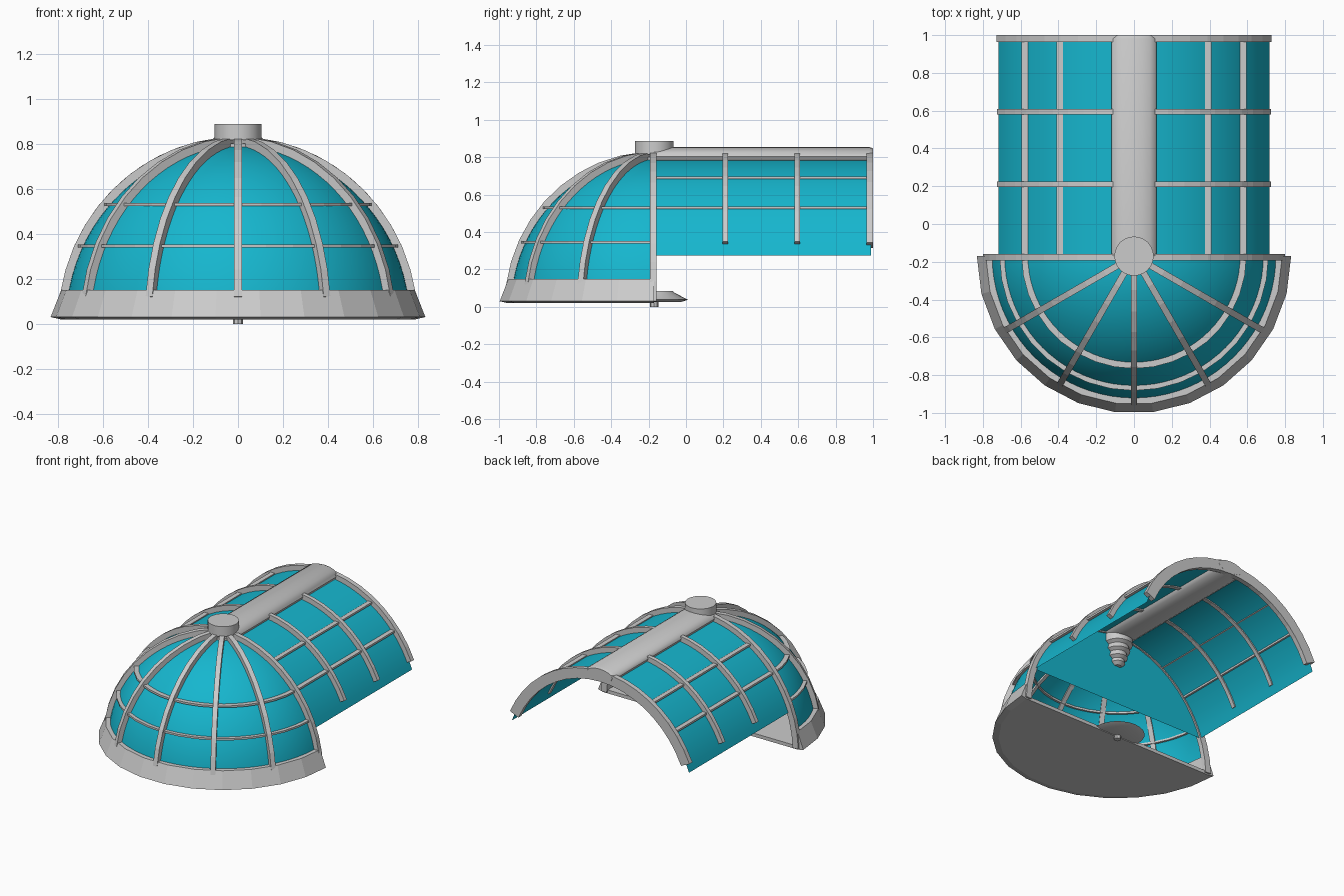
import bpy, bmesh
from math import sin, cos, asin, acos, pi, radians

if "Cube" in bpy.data.objects:
    bpy.data.objects.remove(bpy.data.objects["Cube"])

CY = -0.17                 # dome axis
A, H = 0.80, 0.83          # outer rib ellipse: half width, height
glass = bpy.data.materials.new("teal_glass")
glass.diffuse_color = (0.008, 0.47, 0.62, 1)
glass.use_nodes = True
glass.node_tree.nodes["Principled BSDF"].inputs["Base Color"].default_value = glass.diffuse_color


def finish(name, bm, mat=None, smooth=False):
    bmesh.ops.recalc_face_normals(bm, faces=bm.faces)
    me = bpy.data.meshes.new(name)
    bm.to_mesh(me)
    bm.free()
    ob = bpy.data.objects.new(name, me)
    bpy.context.collection.objects.link(ob)
    if mat:
        me.materials.append(mat)
    if smooth:
        for o in bpy.context.selected_objects:
            o.select_set(False)
        ob.select_set(True)
        bpy.context.view_layer.objects.active = ob
        bpy.ops.object.shade_smooth_by_angle(angle=radians(35))
    return ob


def loft(name, rings, closed=True, caps=True, mat=None, smooth=False):
    """Skin a list of equal-length cross-sections."""
    bm = bmesh.new()
    vs = [[bm.verts.new(p) for p in r] for r in rings]
    n = len(vs[0])
    for a, b in zip(vs, vs[1:]):
        for i in range(n if closed else n - 1):
            j = (i + 1) % n
            bm.faces.new((a[i], a[j], b[j], b[i]))
    if caps:
        bm.faces.new(vs[0])
        bm.faces.new(vs[-1])
    bmesh.ops.remove_doubles(bm, verts=bm.verts, dist=1e-5)
    return finish(name, bm, mat, smooth)


def rib(name, y, deg, z0, r1, width=0.034, depth=0.045, n=9):
    """Curved bar following the ellipse in a vertical plane through (0, y)."""
    p = radians(deg)
    t0, t1 = asin(z0 / H), acos(r1 / A)
    rings = []
    for i in range(n + 1):
        t = t0 + (t1 - t0) * i / n
        ring = []
        for d, s in ((0, -1), (0, 1), (depth, 1), (depth, -1)):
            r, z, w = (A - d) * cos(t), (H - d) * sin(t), s * width / 2
            ring.append((r * cos(p) - w * sin(p), y + r * sin(p) + w * cos(p), z))
        rings.append(ring)
    loft(name, rings)


def half_turn(name, profile, n, closed=True, caps=True, **kw):
    """Revolve an (r, z) profile around the front half of the dome axis."""
    loft(name, [[(r * cos(pi + pi * i / n), CY + r * sin(pi + pi * i / n), z)
                 for r, z in profile] for i in range(n + 1)], closed, caps, **kw)


def turned(name, profile, n=24):
    """Full revolve of a stack of (r, z) rings with closed ends."""
    loft(name, [[(r * cos(2 * pi * i / n), CY + r * sin(2 * pi * i / n), z)
                 for i in range(n)] for r, z in profile], smooth=True)


# Dome glass, a quarter ellipsoid
GA, GH = 0.765, 0.792
t0 = asin(0.10 / GH)
arc = [t0 + (pi / 2 - t0) * i / 20 for i in range(21)]
half_turn("dome_glass", [(GA * cos(t), GH * sin(t)) for t in arc], 40,
          closed=False, caps=False, mat=glass, smooth=True)

# Tunnel glass and the flat wall dividing it from the dome
t0 = asin(0.275 / GH)
arch = [t0 + (pi - 2 * t0) * i / 40 for i in range(41)]
edge = [(GA * cos(t), GH * sin(t)) for t in arch]
loft("tunnel_glass", [[(x, y, z) for x, z in edge] for y in (CY, 0.99)],
     closed=False, caps=False, mat=glass, smooth=True)
bm = bmesh.new()
bm.faces.new([bm.verts.new((x, CY, z)) for x, z in edge])
finish("dividing_wall", bm, glass)

# Dome ribs and the arch at the back of the dome
for k in range(5):
    rib(f"dome_rib_{k}", CY, 210 + 30 * k, 0.12, 0.06)
for side, deg in (("left", 180), ("right", 0)):
    rib(f"dome_arch_{side}", CY - 0.005, deg, 0.03, 0.0, n=12)
    # Tunnel ribs
    for k, y in enumerate((0.21, 0.595)):
        rib(f"tunnel_rib_{side}_{k}", y, deg, 0.35, 0.09, 0.03)
    rib(f"tunnel_end_arch_{side}", 0.982, deg, 0.345, 0.0, 0.035, 0.075)

# Horizontal bars: rings round the dome and rails along the tunnel
for k, z in enumerate((0.345, 0.53, 0.69)):
    r = 0.775 * (1 - (z / 0.805) ** 2) ** 0.5
    sec = [(r - 0.022, z - 0.007), (r + 0.012, z - 0.007),
           (r + 0.012, z + 0.007), (r - 0.022, z + 0.007)]
    if k < 2:
        half_turn(f"dome_ring_{k}", sec, 18)
    if k > 0:
        for s in (-1, 1):
            loft(f"tunnel_rail_{k}_{s}", [[(s * x, y, v) for x, v in sec]
                                          for y in (CY, 0.98)])

# Ridge beam, a flattened round bar
loft("ridge_beam", [[(0.12 * k * cos(2 * pi * i / 16), y,
                      0.803 + 0.052 * k * sin(2 * pi * i / 16)) for i in range(16)]
                    for y, k in ((CY, 1), (0.98, 1), (1.0, 0.85))], smooth=True)

# Base: flared skirt with floor
half_turn("base_skirt", [(0, 0.02), (0.79, 0.02), (0.832, 0.03), (0.785, 0.15),
                         (0.745, 0.15), (0.76, 0.045), (0, 0.045)], 13)

# Turned parts on the dome axis
turned("floor_hub", [(0.14, 0.025), (0.18, 0.038), (0.11, 0.075), (0.10, 0.085)])
turned("floor_pin", [(0.023, 0.0), (0.023, 0.04)], 8)
turned("top_cap", [(0.104, 0.815), (0.104, 0.888)])
turned("hanging_lamp", [(0.10, 0.80), (0.10, 0.72), (0.075, 0.705), (0.085, 0.67),
                        (0.06, 0.655), (0.068, 0.62), (0.045, 0.605), (0.05, 0.58),
                        (0.025, 0.56)])
